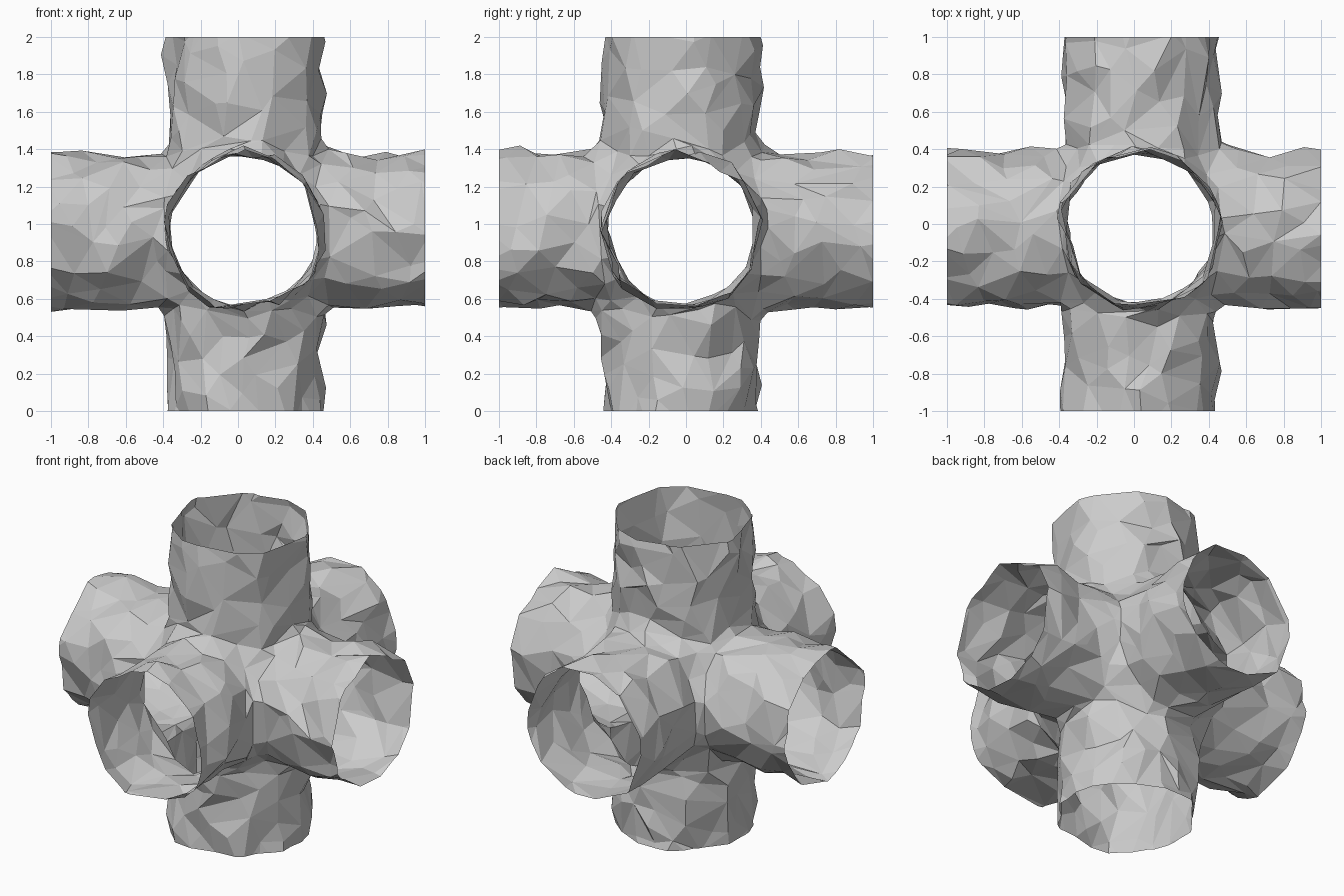
import bpy, bmesh, math, random
from mathutils import Vector, Matrix, noise

if "Cube" in bpy.data.objects:
    bpy.data.objects.remove(bpy.data.objects["Cube"])

random.seed(4)
C = Vector((0.035, -0.025, 0.965))   # where the three tunnel axes cross
MID = Vector((0, 0, 1))              # centre of the bounding cube
R = 0.411                            # tunnel radius
HUB = 0.565                          # rounded chamber that fills the inner corners


def smin(a, b, k):
    h = max(k - abs(a - b), 0) / k
    return min(a, b) - h * h * k / 4


def dist(p):
    # blended distance to the three crossing tunnels and the hub
    q = p - C
    dx = math.hypot(q.y, q.z) - R
    dy = math.hypot(q.x, q.z) - R
    dz = math.hypot(q.x, q.y) - R
    tunnels = smin(smin(dy, dz, 0.14), dx, 0.06)
    return smin(tunnels, q.length - HUB, 0.05)


def gradient(p):
    e = 0.002
    return Vector([dist(p + a) - dist(p - a) for a in
                   (Vector((e, 0, 0)), Vector((0, e, 0)), Vector((0, 0, e)))]) / (2 * e)


def trim(bm, half):
    # cut all six tunnel mouths flat and open
    for axis in range(3):
        for s in (-1, 1):
            n = Vector((0, 0, 0))
            n[axis] = s
            bmesh.ops.bisect_plane(bm, geom=bm.verts[:] + bm.edges[:] + bm.faces[:],
                                   plane_co=MID + n * half, plane_no=n, clear_outer=True)


def apply_modifier(obj, kind, **settings):
    m = obj.modifiers.new(kind.title(), kind)
    for key, value in settings.items():
        setattr(m, key, value)
    bpy.ops.object.modifier_apply(modifier=m.name)


# three crossing cylinders and the hub
bm = bmesh.new()
for turn in (Matrix(), Matrix.Rotation(math.pi / 2, 4, 'X'), Matrix.Rotation(math.pi / 2, 4, 'Y')):
    bmesh.ops.create_cone(bm, cap_ends=True, segments=32, radius1=R, radius2=R,
                          depth=2.6, matrix=Matrix.Translation(C) @ turn)
bmesh.ops.create_icosphere(bm, subdivisions=3, radius=HUB, matrix=Matrix.Translation(C))
mesh = bpy.data.meshes.new("tunnel_junction")
bm.to_mesh(mesh)
bm.free()
obj = bpy.data.objects.new("tunnel_junction", mesh)
bpy.context.collection.objects.link(obj)
bpy.context.view_layer.objects.active = obj
obj.select_set(True)

# fuse into a single skin
apply_modifier(obj, 'REMESH', mode='VOXEL', voxel_size=0.05)

# open the ends, blend the corners and roughen the rock
bm = bmesh.new()
bm.from_mesh(obj.data)
trim(bm, 1.12)
for v in bm.verts:
    for _ in range(4):
        g = gradient(v.co)
        v.co -= g * (dist(v.co) / max(g.length_squared, 0.2))
    v.co += gradient(v.co).normalized() * noise.noise(v.co * 5) * 0.045
bm.to_mesh(obj.data)
bm.free()

# reduce to coarse, irregular facets
apply_modifier(obj, 'TRIANGULATE')
apply_modifier(obj, 'DECIMATE', ratio=1000 / len(obj.data.polygons))

# slight facet jitter, then the final flat mouths
bm = bmesh.new()
bm.from_mesh(obj.data)
for v in bm.verts:
    v.co += Vector([random.uniform(-0.016, 0.016) for _ in range(3)])
trim(bm, 1.0)
for f in bm.faces:
    f.smooth = False
bm.to_mesh(obj.data)
bm.free()
